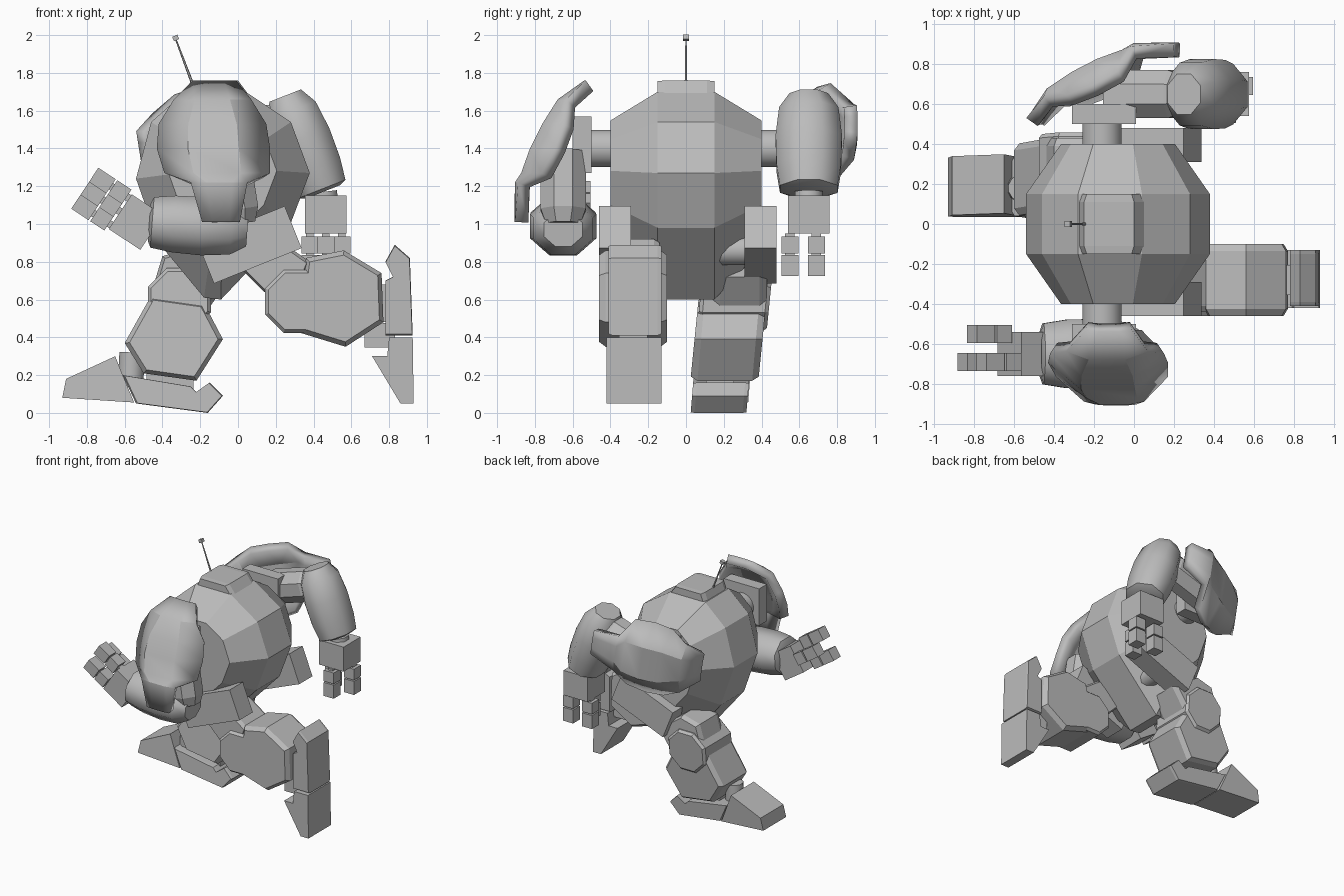
import bpy, bmesh, math
from mathutils import Vector, Matrix

if "Cube" in bpy.data.objects:
    bpy.data.objects.remove(bpy.data.objects["Cube"], do_unlink=True)

grey = bpy.data.materials.new("plain grey")
grey.use_nodes = True
grey.diffuse_color = (0.5, 0.5, 0.5, 1)
grey.node_tree.nodes["Principled BSDF"].inputs["Base Color"].default_value = (0.5, 0.5, 0.5, 1)


def finish(name, bm, smooth=0):
    bmesh.ops.recalc_face_normals(bm, faces=bm.faces)
    me = bpy.data.meshes.new(name)
    bm.to_mesh(me)
    bm.free()
    me.materials.append(grey)
    ob = bpy.data.objects.new(name, me)
    bpy.context.collection.objects.link(ob)
    if smooth:
        bpy.ops.object.select_all(action='DESELECT')
        ob.select_set(True)
        bpy.context.view_layer.objects.active = ob
        bpy.ops.object.shade_smooth_by_angle(angle=math.radians(smooth))
    return ob


def skin(name, rings, smooth=0):
    """Join rings of points into a closed solid."""
    bm = bmesh.new()
    vs = [[bm.verts.new(p) for p in r] for r in rings]
    n = len(vs[0])
    for a, b in zip(vs, vs[1:]):
        for i in range(n):
            j = (i + 1) % n
            bm.faces.new((a[i], a[j], b[j], b[i]))
    bm.faces.new(vs[0])
    bm.faces.new(vs[-1])
    return finish(name, bm, smooth)


def loft(name, pts, rings, centre=None, lean=0):
    """Side profile (x, z) swept along y; rings are (y, scale), lean shifts y with height."""
    cx, cz = centre or [sum(c) / len(pts) for c in zip(*pts)]
    return skin(name, [[(cx + (x - cx) * s, y + lean * z, cz + (z - cz) * s) for x, z in pts]
                       for y, s in rings])


def slab(name, pts, y0, y1, chamfer=0.03, s=0.9, lean=0):
    if chamfer:
        rings = [(y0, s), (y0 + chamfer, 1), (y1 - chamfer, 1), (y1, s)]
    else:
        rings = [(y0, 1), (y1, 1)]
    return loft(name, pts, rings, None, lean)


def tube(name, p0, p1, stations, sides=8, smooth=50, flat=1):
    """Limb between two points; stations are (t, radius)."""
    p0, p1 = Vector(p0), Vector(p1)
    m = (p1 - p0).to_track_quat('Z', 'Y').to_matrix()
    rings = []
    for t, r in stations:
        ring = []
        for i in range(sides):
            a = 2 * math.pi * (i + 0.5) / sides
            ring.append(p0.lerp(p1, t) + m @ Vector((math.cos(a) * r, math.sin(a) * r * flat, 0)))
        rings.append(ring)
    return skin(name, rings, smooth)


def box(name, centre, size, angle=0):
    bm = bmesh.new()
    bmesh.ops.create_cube(bm, size=1)
    bm.transform(Matrix.Translation(centre) @ Matrix.Rotation(-angle, 4, 'Y')
                 @ Matrix.Diagonal((*size, 1)))
    return finish(name, bm)


# Torso: faceted egg, narrower on both flanks
profile = [(-0.28, 1.7), (0.04, 1.7), (0.28, 1.54), (0.38, 1.27), (0.27, 0.98),
           (-0.09, 0.6), (-0.18, 0.61), (-0.42, 0.9), (-0.54, 1.24), (-0.46, 1.54)]
loft("torso", profile, [(-0.4, 0.62), (-0.15, 1), (0.15, 1), (0.4, 0.62)], (-0.08, 1.3))
slab("top_hatch", [(-0.28, 1.68), (-0.25, 1.76), (0, 1.76), (0.06, 1.68)], -0.15, 0.15, 0.04)
tube("antenna", (-0.24, 0, 1.74), (-0.33, 0, 1.98), [(0, 0.008), (1, 0.004)], 6)
box("antenna_tip", (-0.33, 0, 1.985), (0.03, 0.03, 0.025), 0.4)

# Hips
tube("hip_axle", (0.02, -0.36, 0.86), (0.02, 0.36, 0.86), [(0, 0.08), (1, 0.08)], 12)
for side, y in (("left", -0.375), ("right", 0.395)):
    box(side + "_hip_plate", (0.06, y, 0.89), (0.5, 0.17, 0.24), math.radians(22))


# Shoulder plates: curved shells, rows are (z, outward, x min, x max)
def shoulder_plate(name, side, angle):
    rows = [(0.36, 0.54, -0.08, 0.15), (0.26, 0.69, -0.18, 0.23), (0.13, 0.79, -0.26, 0.31),
            (0, 0.86, -0.27, 0.33), (-0.13, 0.9, -0.23, 0.33), (-0.18, 0.91, -0.09, 0.21),
            (-0.39, 0.91, -0.03, 0.17)]
    c, s = math.cos(angle), math.sin(angle)
    bm = bmesh.new()
    grid = []
    for z, d, x0, x1 in rows:
        row = []
        for u in (-1, -0.45, 0.45, 1):
            x = (x0 + x1) / 2 + u * (x1 - x0) / 2
            out = d - 0.15 * u * u * ((x1 - x0) / 0.58) ** 3
            row.append(bm.verts.new((-0.16 + x * c - z * s, side * out, 1.4 + x * s + z * c)))
        grid.append(row)
    for a, b in zip(grid, grid[1:]):
        for i in range(3):
            bm.faces.new((a[i], a[i + 1], b[i + 1], b[i]))
    ob = finish(name, bm, 24)
    # Make the thickness grow toward the torso
    outward = ob.data.polygons[7].normal.y * side > 0
    mod = ob.modifiers.new("thickness", 'SOLIDIFY')
    mod.thickness = 0.07
    mod.offset = -1 if outward else 1


shoulder_plate("left_shoulder_plate", -1, 0)
shoulder_plate("right_shoulder_plate", 1, math.radians(99))


# Hands: palm, two outer fingers and one inner thumb, all jointed
def hand(name, centre, direction, side):
    c = Vector(centre)
    d = Vector(direction).normalized()
    w = Vector((-d.z, 0, d.x))
    ang = math.atan2(d.z, d.x)
    box(name + "_palm", c, (0.2, 0.22, 0.22), ang)
    for part, o, y in (("finger_a", -0.085, 0.04), ("finger_b", 0.085, 0.04), ("thumb", 0, -0.1)):
        base = c + w * o + Vector((0, side * y, 0))
        for j, (t, length, deep, wide) in enumerate(((0.16, 0.09, 0.09, 0.09), (0.27, 0.11, 0.09, 0.09),
                                                     (0.2, 0.2, 0.05, 0.04))):
            box(f"{name}_{part}_{j}", base + d * t, (length, deep, wide), ang)


# Arms
arms = (("left", -1, (-0.06, 1.38), (0, 1.0), (0.05, 0.97), (-0.47, 1.01), (-0.54, 1.01), (-0.83, 0, 0.55)),
        ("right", 1, (-0.12, 1.42), (0.26, 1.54), (0.25, 1.68), (0.45, 1.17), (0.465, 1.05), (0, 0, -1)))
for side, sg, sh, el, f0, f1, palm, d in arms:
    y = 0.65 * sg
    tube(side + "_shoulder_axle", (-0.16, 0.35 * sg, 1.4), (-0.16, 0.55 * sg, 1.4),
         [(0, 0.1), (1, 0.1)], 16)
    box(side + "_shoulder_block", (-0.15, 0.55 * sg, 1.42), (0.32, 0.1, 0.3))
    tube(side + "_upper_arm", (sh[0], y, sh[1]), (el[0], y, el[1]),
         [(0, 0.13), (0.8, 0.13), (1, 0.1)], 8, 0)
    tube(side + "_forearm", (f0[0], y, f0[1]), (f1[0], y, f1[1]),
         [(0, 0.11), (0.16, 0.17), (0.45, 0.19), (0.75, 0.185), (0.97, 0.165), (1, 0.12)],
         flat=0.88)
    tube(side + "_wrist", (f1[0], y, f1[1]), (palm[0], y, palm[1]), [(0, 0.08), (1, 0.08)])
    hand(side + "_hand", (palm[0], y, palm[1]), d, sg)


def octagon(x, z, r):
    return [(x + r * math.cos(math.pi * (i + 0.5) / 4), z + r * math.sin(math.pi * (i + 0.5) / 4))
            for i in range(8)]


# Left leg, kicked out behind
slab("left_thigh", [(0.02, 0.76), (0.21, 0.92), (0.38, 0.8), (0.28, 0.55), (0.14, 0.64)], -0.44, -0.14)
slab("left_knee", octagon(0.31, 0.59, 0.18), -0.46, -0.1, 0.02)
slab("left_shin", [(0.36, 0.82), (0.56, 0.86), (0.76, 0.74), (0.77, 0.48), (0.57, 0.35), (0.31, 0.43)],
     -0.46, -0.1, 0.035)
box("left_ankle", (0.75, -0.28, 0.41), (0.16, 0.15, 0.13))
box("left_ankle_mount", (0.79, -0.28, 0.58), (0.12, 0.15, 0.2))
slab("left_toe", [(0.93, 0.05), (0.86, 0.05), (0.71, 0.3), (0.79, 0.3), (0.8, 0.4), (0.925, 0.4)],
     -0.42, -0.13, 0)
slab("left_heel", [(0.925, 0.41), (0.91, 0.82), (0.83, 0.89), (0.78, 0.8), (0.82, 0.72),
                   (0.78, 0.7), (0.78, 0.41)], -0.41, -0.13, 0.02, 0.97)

# Right leg, stepping forward and leaning outward
slab("right_thigh", [(-0.4, 0.83), (-0.25, 0.87), (-0.04, 0.72), (-0.17, 0.53), (-0.47, 0.6)],
     0.14, 0.43, 0.04)
slab("right_knee", octagon(-0.31, 0.6, 0.18), 0.02, 0.39, 0.02, 0.9, 0.09)
slab("right_shin", [(-0.46, 0.62), (-0.6, 0.37), (-0.5, 0.21), (-0.22, 0.17), (-0.08, 0.39), (-0.18, 0.58)],
     0.01, 0.37, 0.035, 0.9, 0.09)
tube("right_ankle", (-0.56, 0.18, 0.32), (-0.57, 0.18, 0.14), [(0, 0.07), (1, 0.07)], 12)
box("right_ankle_mount", (-0.36, 0.18, 0.18), (0.25, 0.15, 0.14))
slab("right_toe", [(-0.93, 0.08), (-0.91, 0.18), (-0.65, 0.3), (-0.61, 0.2), (-0.55, 0.055)],
     0.03, 0.325, 0, 1, 0.08)
slab("right_heel", [(-0.61, 0.2), (-0.25, 0.14), (-0.22, 0.11), (-0.15, 0.16), (-0.08, 0.09),
                    (-0.16, 0), (-0.54, 0.05)], 0.025, 0.32, 0.02, 0.97, 0.08)
